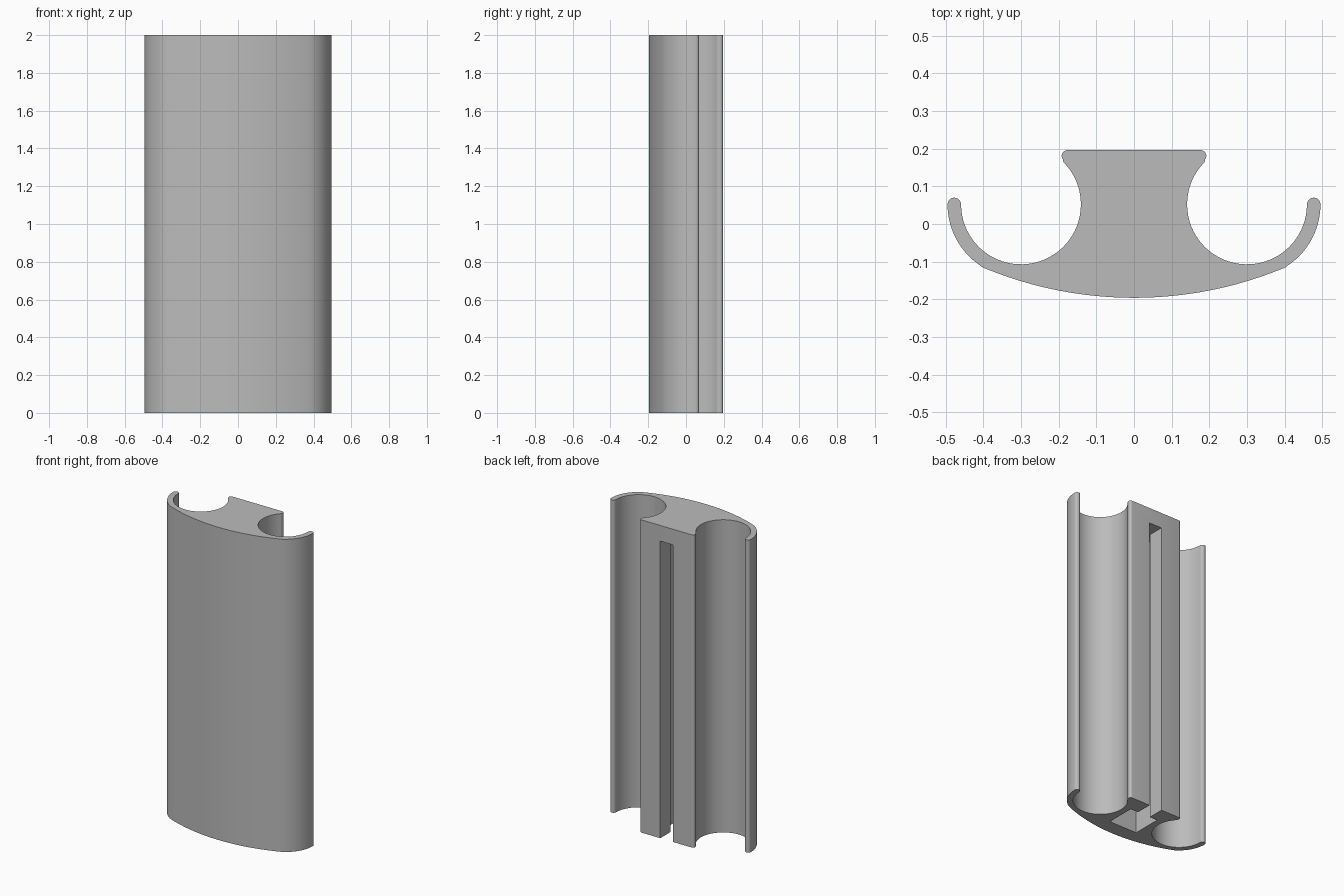
import bpy, bmesh
from math import sin, cos, radians, asin, degrees

cube = bpy.data.objects.get("Cube")
if cube:
    bpy.data.objects.remove(cube, do_unlink=True)

grey = bpy.data.materials.new("plain grey")
grey.use_nodes = True
grey.diffuse_color = (0.5, 0.5, 0.5, 1)
grey.node_tree.nodes["Principled BSDF"].inputs["Base Color"].default_value = (0.5, 0.5, 0.5, 1)


def arc(cx, cy, r, start, end, steps):
    """Points on an arc, angles in degrees."""
    angles = [radians(start + (end - start) * i / steps) for i in range(steps + 1)]
    return [(cx + r * cos(a), cy + r * sin(a)) for a in angles]


def mirrored(half):
    """Close a right-hand half outline by mirroring it across x = 0."""
    return half + [(-x, y) for x, y in reversed(half) if x > 1e-5]


def extrude(name, outline, z0, z1):
    bm = bmesh.new()
    base = bm.faces.new([bm.verts.new((x, y, z0)) for x, y in outline])
    top = bmesh.ops.extrude_face_region(bm, geom=[base])["geom"]
    bmesh.ops.translate(bm, vec=(0, 0, z1 - z0),
                        verts=[v for v in top if isinstance(v, bmesh.types.BMVert)])
    bmesh.ops.recalc_face_normals(bm, faces=bm.faces)
    mesh = bpy.data.meshes.new(name)
    bm.to_mesh(mesh)
    bm.free()
    mesh.materials.append(grey)
    obj = bpy.data.objects.new(name, mesh)
    bpy.context.collection.objects.link(obj)
    return obj


# Half section: bowed front, curled arm, round channel, flared back lip
front_r = 1.04
front_end = degrees(asin(0.4 / front_r)) - 90
channel_x, channel_y, inner_r, outer_r = 0.3, 0.052, 0.159, 0.195
tip_r = (outer_r - inner_r) / 2
half = arc(0, front_r - 0.196, front_r, -90, front_end, 12)
half += arc(channel_x, channel_y, outer_r, -54, 0, 12)
half += arc(channel_x + inner_r + tip_r, channel_y, tip_r, 0, 180, 10)[1:]
half += arc(channel_x, channel_y, inner_r, 0, -225, 44)[1:]
half += arc(0.177, 0.181, 0.015, -40, 90, 8)
body = extrude("channel_body", mirrored(half), 0, 2)

# T-shaped slot, open at the bottom and the back, closed near the top
slot_half = [(0.1, -0.1), (0.1, 0.09), (0.045, 0.09), (0.045, 0.3)]
slot = extrude("slot_cutter", mirrored(slot_half), -0.1, 1.9)
slot.hide_render = True

cut = body.modifiers.new("slot", "BOOLEAN")
cut.operation = "DIFFERENCE"
cut.solver = "EXACT"
cut.object = slot

bpy.ops.object.select_all(action="DESELECT")
body.select_set(True)
bpy.context.view_layer.objects.active = body
bpy.ops.object.modifier_apply(modifier=cut.name)
bpy.data.objects.remove(slot, do_unlink=True)
bpy.ops.object.shade_smooth_by_angle(angle=radians(30))
